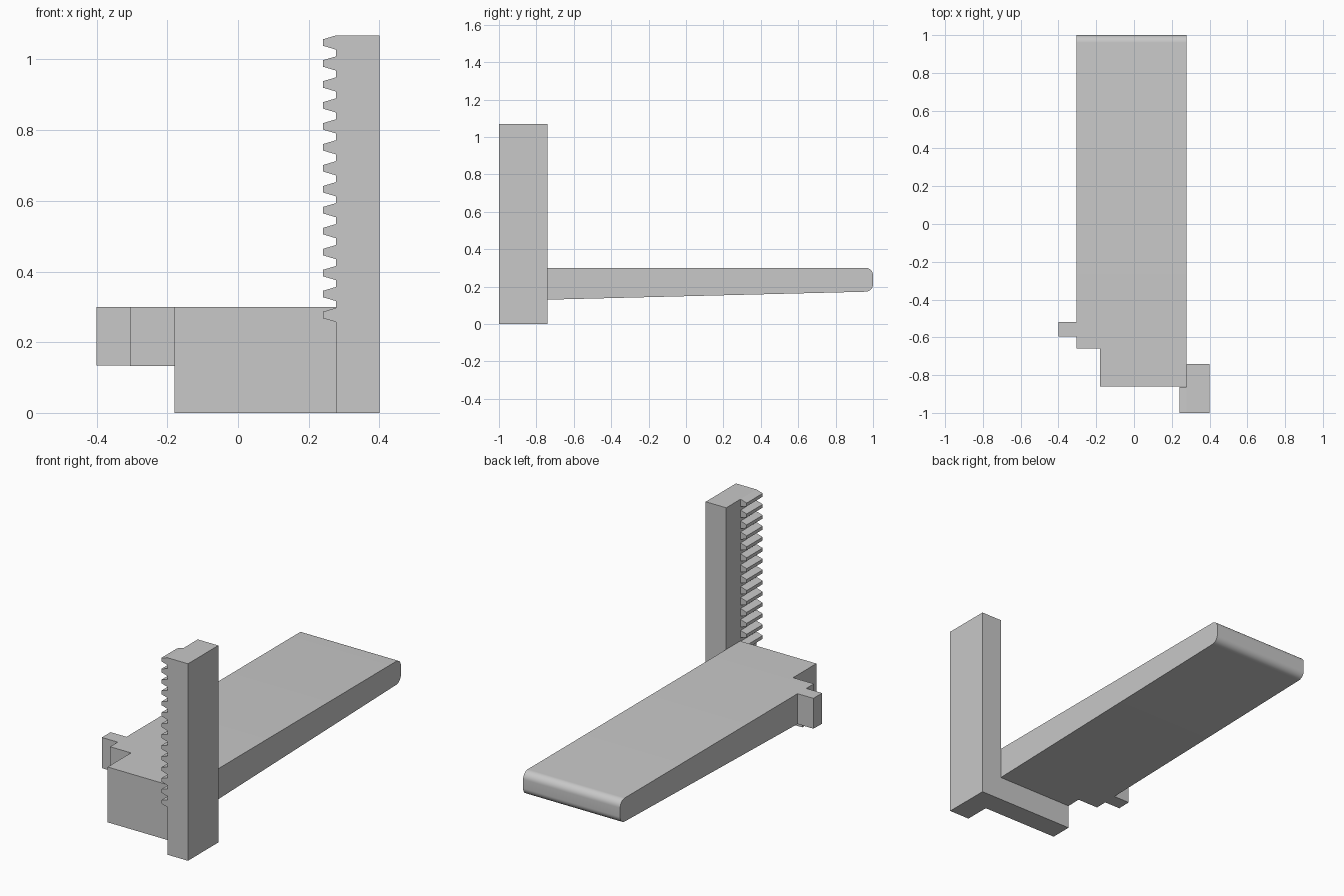
import bpy, bmesh, math
from mathutils import Vector

cube = bpy.data.objects.get("Cube")
if cube:
    bpy.data.objects.remove(cube, do_unlink=True)

grey = bpy.data.materials.new("light grey")
grey.use_nodes = True
colour = (0.58, 0.58, 0.58, 1)
grey.diffuse_color = colour
grey.node_tree.nodes["Principled BSDF"].inputs["Base Color"].default_value = colour


def extrude(name, points, depth):
    """Solid made by sweeping a flat outline along a vector."""
    bm = bmesh.new()
    face = bm.faces.new([bm.verts.new(p) for p in points])
    swept = bmesh.ops.extrude_face_region(bm, geom=[face])["geom"]
    bmesh.ops.translate(bm, vec=Vector(depth),
                        verts=[v for v in swept if isinstance(v, bmesh.types.BMVert)])
    bmesh.ops.recalc_face_normals(bm, faces=bm.faces)
    mesh = bpy.data.meshes.new(name)
    bm.to_mesh(mesh)
    bm.free()
    mesh.materials.append(grey)
    obj = bpy.data.objects.new(name, mesh)
    bpy.context.collection.objects.link(obj)
    return obj


def arc(cy, cz, r, start, end, steps=10):
    angles = [math.radians(start + (end - start) * i / steps) for i in range(steps + 1)]
    return [(cy + r * math.cos(a), cz + r * math.sin(a)) for a in angles]


def underside(y):
    return 0.13 + (y + 0.74) * 0.025


TOP = 0.3
LEFT, RIGHT, ROOT = -0.305, -0.18, 0.277

# Long tapered plate with a rounded far end
r = 0.04
side = [(-0.66, TOP), (-0.66, underside(-0.66))]
side += arc(1 - r, underside(1 - r) + r, r, -88.6, 0)
side += arc(1 - r, TOP - r, r, 0, 90)
plate = extrude("plate", [(LEFT, y, z) for y, z in side], (ROOT - LEFT, 0, 0))

# Front block, with the web that joins it to the plate
block = [(RIGHT, -0.86, 0), (ROOT, -0.86, 0), (ROOT, -0.74, 0), (RIGHT, -0.74, 0)]
extrude("front_block", block, (0, 0, TOP))
web = [(-0.74, TOP), (-0.74, underside(-0.74)), (-0.66, underside(-0.66)), (-0.66, TOP)]
extrude("plate_web", [(RIGHT, y, z) for y, z in web], (ROOT - RIGHT, 0, 0))

# Small side tab
tab = [(y, z) for y, z in [(-0.595, TOP), (-0.595, underside(-0.595)),
                           (-0.52, underside(-0.52)), (-0.52, TOP)]]
extrude("side_tab", [(-0.4, y, z) for y, z in tab], (LEFT + 0.4, 0, 0))

# Upright rack bar
HEIGHT = 1.068
bar = [(ROOT, -1, 0), (0.4, -1, 0), (0.4, -0.74, 0), (ROOT, -0.74, 0)]
extrude("rack_bar", bar, (0, 0, HEIGHT))

# Rack teeth, evenly spaced down from the top
pitch, half_root, half_tip = 0.0593, 0.02, 0.009
for i in range(14):
    z = HEIGHT - half_root - i * pitch
    tooth = [(ROOT, z + half_root), (0.24, z + half_tip),
             (0.24, z - half_tip), (ROOT, z - half_root)]
    extrude(f"rack_tooth_{i + 1}", [(x, -1, h) for x, h in tooth], (0, 0.137, 0))

# Smooth only the rounded end of the plate
bpy.ops.object.select_all(action="DESELECT")
plate.select_set(True)
bpy.context.view_layer.objects.active = plate
bpy.ops.object.shade_smooth_by_angle(angle=math.radians(30))
